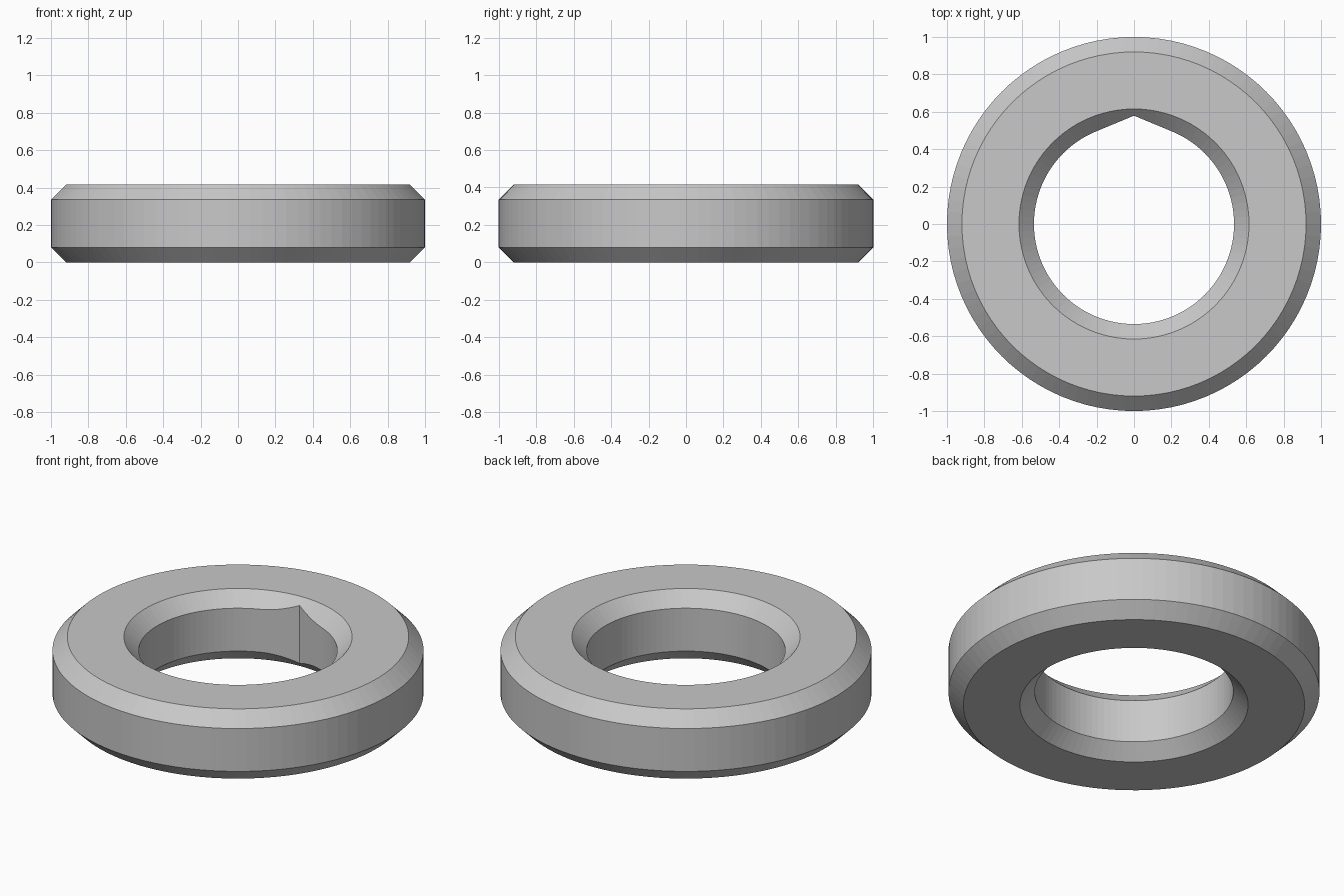
import bpy
import bmesh
from math import cos, sin, pi, radians

cube = bpy.data.objects.get("Cube")
if cube:
    bpy.data.objects.remove(cube, do_unlink=True)

SEGMENTS = 96
HEIGHT = 0.415
CHAMFER = 0.08
OUTER = 1.0
BORE = 0.535
TIP = radians(22.5)      # half-angle of the pointed part of the bore

grey = bpy.data.materials.new("grey")
grey.use_nodes = True
colour = (0.58, 0.58, 0.58, 1)
grey.diffuse_color = colour
grey.node_tree.nodes["Principled BSDF"].inputs["Base Color"].default_value = colour


def bore_radius(angle):
    """Round bore with two tangent flats meeting in a point at the back."""
    off = abs(angle)
    return BORE / cos(TIP - off) if off < TIP else BORE


def section(angle):
    """Closed radius/height profile of the ring at an angle from the back."""
    mouth = BORE + CHAMFER
    r = bore_radius(angle)
    lip = mouth - r      # depth where the bore meets the conical mouth
    return [(OUTER - CHAMFER, 0), (OUTER, CHAMFER),
            (OUTER, HEIGHT - CHAMFER), (OUTER - CHAMFER, HEIGHT),
            (mouth, HEIGHT), (r, HEIGHT - lip), (r, lip), (mouth, 0)]


# Ring: sweep the section around z
bm = bmesh.new()
rings = []
for i in range(SEGMENTS):
    a = 2 * pi * i / SEGMENTS - pi
    rings.append([bm.verts.new((r * sin(a), r * cos(a), z)) for r, z in section(a)])
for i, ring in enumerate(rings):
    following = rings[(i + 1) % SEGMENTS]
    for j in range(len(ring)):
        k = (j + 1) % len(ring)
        bm.faces.new((ring[j], ring[k], following[k], following[j]))
bmesh.ops.recalc_face_normals(bm, faces=bm.faces)

mesh = bpy.data.meshes.new("chamfered_ring")
bm.to_mesh(mesh)
bm.free()
mesh.materials.append(grey)
ring_object = bpy.data.objects.new("chamfered_ring", mesh)
bpy.context.collection.objects.link(ring_object)
